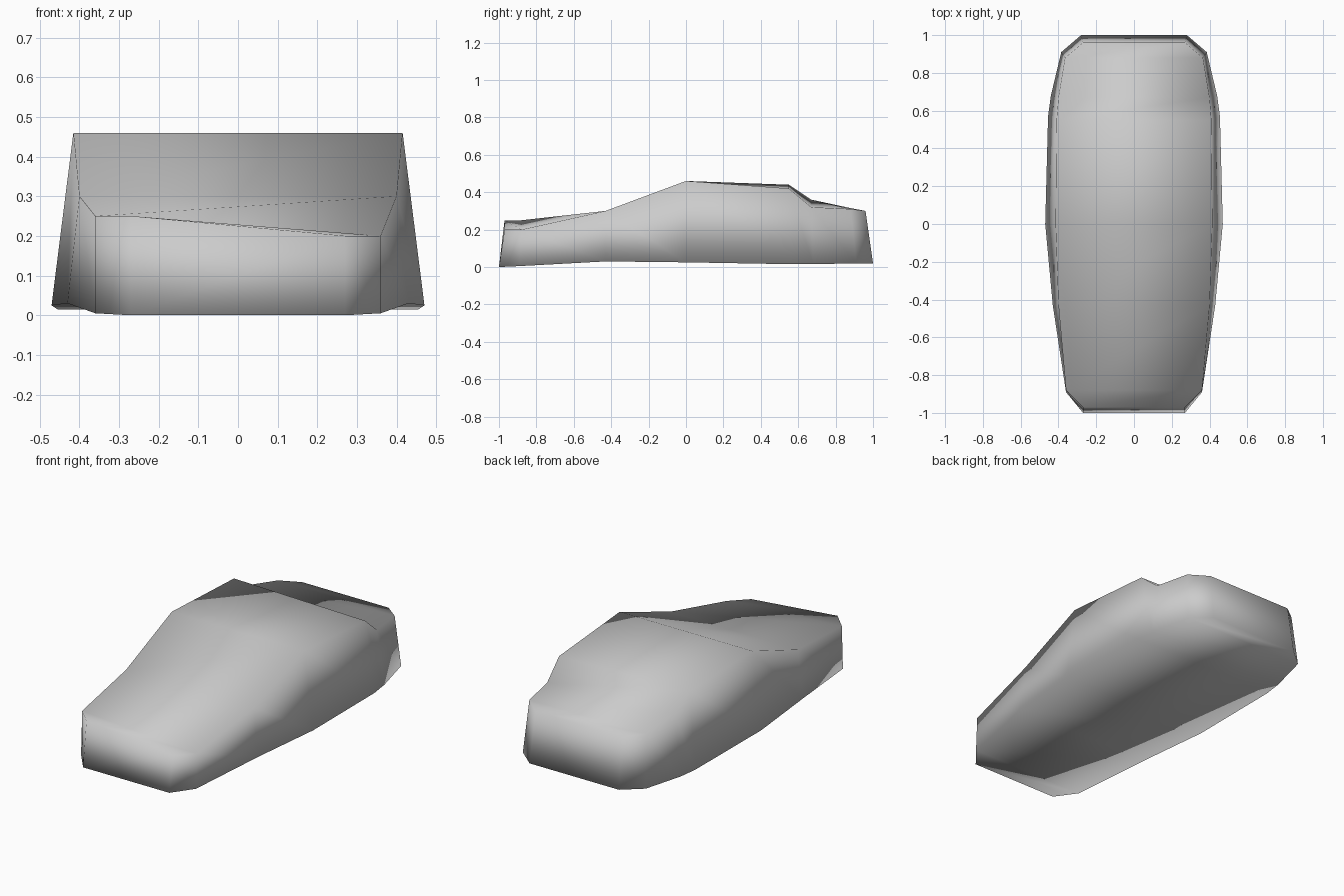
import bpy
import bmesh

# Remove the default cube
cube = bpy.data.objects.get("Cube")
if cube:
    bpy.data.objects.remove(cube, do_unlink=True)

# Paint
paint = bpy.data.materials.new("plain_grey")
paint.use_nodes = True
grey = (0.6, 0.6, 0.6, 1.0)
paint.diffuse_color = grey
paint.node_tree.nodes["Principled BSDF"].inputs["Base Color"].default_value = grey

# Stations from nose to tail:
# (sill half width, sill y, sill z), (top half width, top y), top z right side, top z left side
stations = [
    ((0.27, -1.0, 0.0), (0.27, -0.97), 0.25, 0.20),    # nose
    ((0.36, -0.89, 0.005), (0.36, -0.88), 0.25, 0.20),  # nose corner
    ((0.43, -0.43, 0.03), (0.40, -0.43), 0.30, 0.30),   # windscreen base
    ((0.47, 0.0, 0.025), (0.415, 0.0), 0.46, 0.46),     # roof front
    ((0.455, 0.57, 0.015), (0.41, 0.55), 0.44, 0.42),   # roof rear
    ((0.44, 0.68, 0.015), (0.40, 0.67), 0.36, 0.32),    # deck
    ((0.385, 0.91, 0.02), (0.365, 0.88), 0.315, 0.31),  # tail corner
    ((0.28, 1.0, 0.02), (0.27, 0.96), 0.30, 0.30),      # tail
]

# Each section is a four-cornered ring: sill right, top right, top left, sill left
bm = bmesh.new()
rings = []
for (sill_x, sill_y, sill_z), (top_x, top_y), z_right, z_left in stations:
    corners = [
        (-sill_x, sill_y, sill_z),
        (-top_x, top_y, z_right),
        (top_x, top_y, z_left),
        (sill_x, sill_y, sill_z),
    ]
    rings.append([bm.verts.new(corner) for corner in corners])

# Skin: sides, top and floor between neighbouring sections, split into triangles
for front, back in zip(rings, rings[1:]):
    for i in range(4):
        j = (i + 1) % 4
        bm.faces.new((front[i], back[i], back[j]))
        bm.faces.new((front[i], back[j], front[j]))

# Nose and tail ends
bm.faces.new(rings[0])
bm.faces.new(rings[-1])
bmesh.ops.recalc_face_normals(bm, faces=bm.faces[:])

for face in bm.faces:
    face.smooth = True

# Body object
mesh = bpy.data.meshes.new("car_body_shell")
bm.to_mesh(mesh)
bm.free()
mesh.materials.append(paint)
body = bpy.data.objects.new("car_body_shell", mesh)
bpy.context.scene.collection.objects.link(body)
